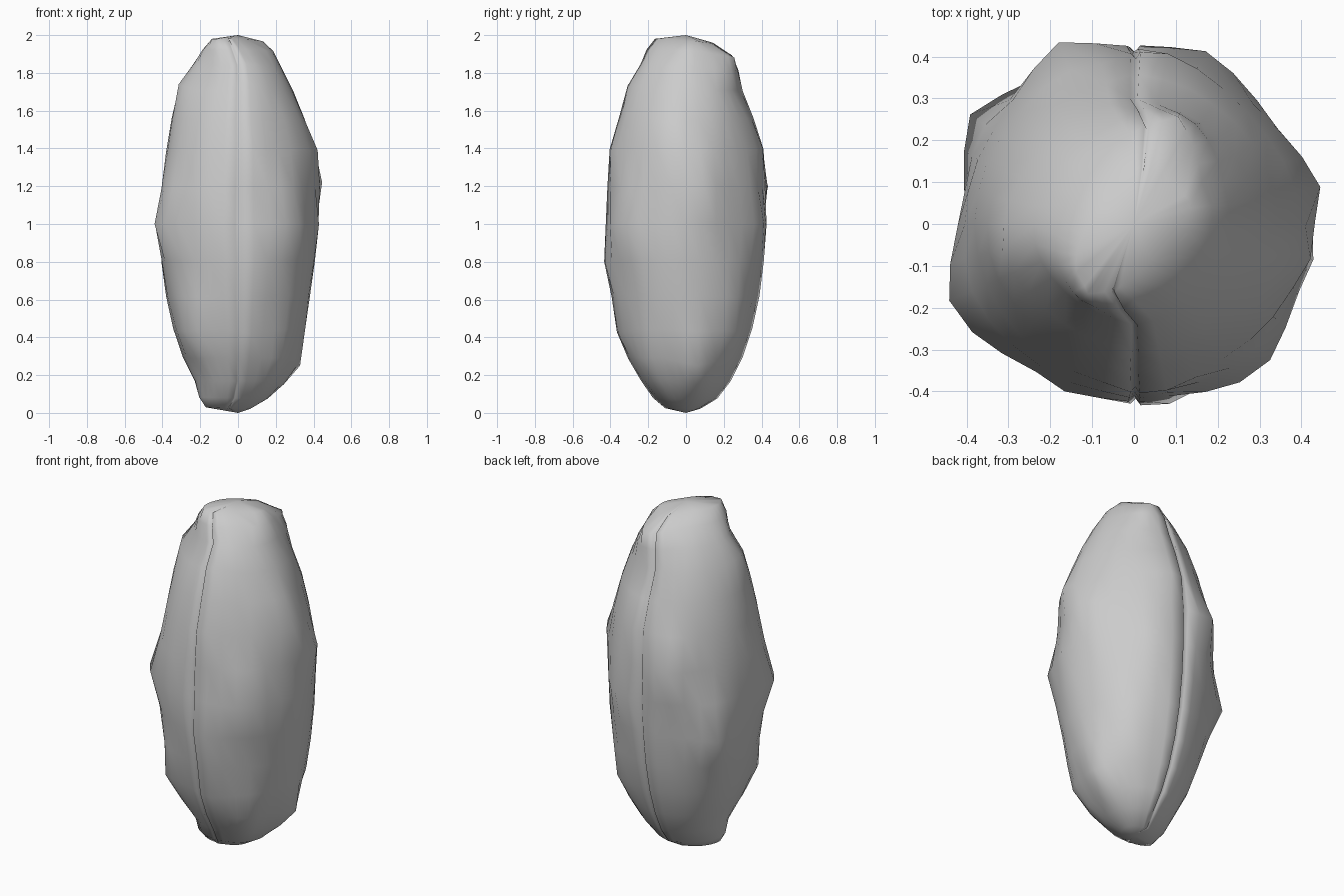
import bpy, bmesh
from math import sin, cos, pi, radians
from mathutils import Vector

if "Cube" in bpy.data.objects:
    bpy.data.objects.remove(bpy.data.objects["Cube"])

R, RINGS, SEGS = 0.412, 16, 32

# Hand-pulled lumps: (ring from top, segment, radius, height)
lumps = [
    (1, 20, .19, 1.98), (1, 21, .20, 1.98), (1, 2, .145, 1.965), (2, 6, .277, 1.88),
    (4, 17, .32, 1.74), (4, 25, .305, 1.74), (6, 31, .43, 1.39), (6, 29, .40, 1.4),
    (6, 7, .415, 1.4), (6, 25, .405, 1.4), (7, 1, .454, 1.22), (7, 10, .47, 1.2),
    (8, 18, .478, 1.0), (8, 19, .465, 1.0), (8, 28, .46, 1.0), (8, 27, .455, 1.0),
    (8, 22, .433, 1.0), (8, 31, .437, 1.0), (8, 6, .447, 1.0), (9, 13, .471, .79),
    (9, 25, .438, .8), (11, 20, .39, .43), (11, 4, .37, .43), (11, 25, .365, .42),
    (12, 1, .335, .25), (12, 28, .325, .29), (15, 18, .185, .03)]


def polar(r, deg, z):
    a = radians(deg)
    return Vector((r * cos(a), r * sin(a), z))


def body_point(k, deg):
    t = pi * k / RINGS
    return polar(R * sin(t), deg, 1 + cos(t))


# Each lump as a base point and a pull
pulls = []
for k, s, r, z in lumps:
    deg = 360 * s / SEGS
    base = body_point(k, deg)
    pulls.append((base, polar(r, deg, z) - base))


def pulled(p):
    """Strongest nearby pull, fading out with distance."""
    best = Vector()
    for base, move in pulls:
        d = p - base
        d.z *= 0.75
        move = move * max(0, 1 - d.length / 0.19)
        if move.length > best.length:
            best = move
    return p + best


# Columns around the pod, with extra ones beside the two seams
columns = []
for s in range(SEGS):
    a = 360 * s / SEGS
    if s in (8, 24):
        columns += [(a - 1.6, 0.008), (a, -0.006), (a + 1.6, 0.008)]
    else:
        columns.append((a, 0))

# Pod body
bm = bmesh.new()
top, bottom = bm.verts.new((0, 0, 2)), bm.verts.new((0, 0, 0))
rows = []
for k in range(1, RINGS):
    rows.append([bm.verts.new(pulled(body_point(k, deg)) + polar(groove, deg, 0))
                 for deg, groove in columns])
n = len(columns)
for i in range(n):
    j = (i + 1) % n
    bm.faces.new((top, rows[0][i], rows[0][j]))
    bm.faces.new((bottom, rows[-1][j], rows[-1][i]))
    for u, d in zip(rows, rows[1:]):
        bm.faces.new((u[i], d[i], d[j], u[j]))
bmesh.ops.recalc_face_normals(bm, faces=bm.faces)
for f in bm.faces:
    f.smooth = True
mesh = bpy.data.meshes.new("seed_pod")
bm.to_mesh(mesh)
bm.free()
pod = bpy.data.objects.new("seed_pod", mesh)
bpy.context.collection.objects.link(pod)
